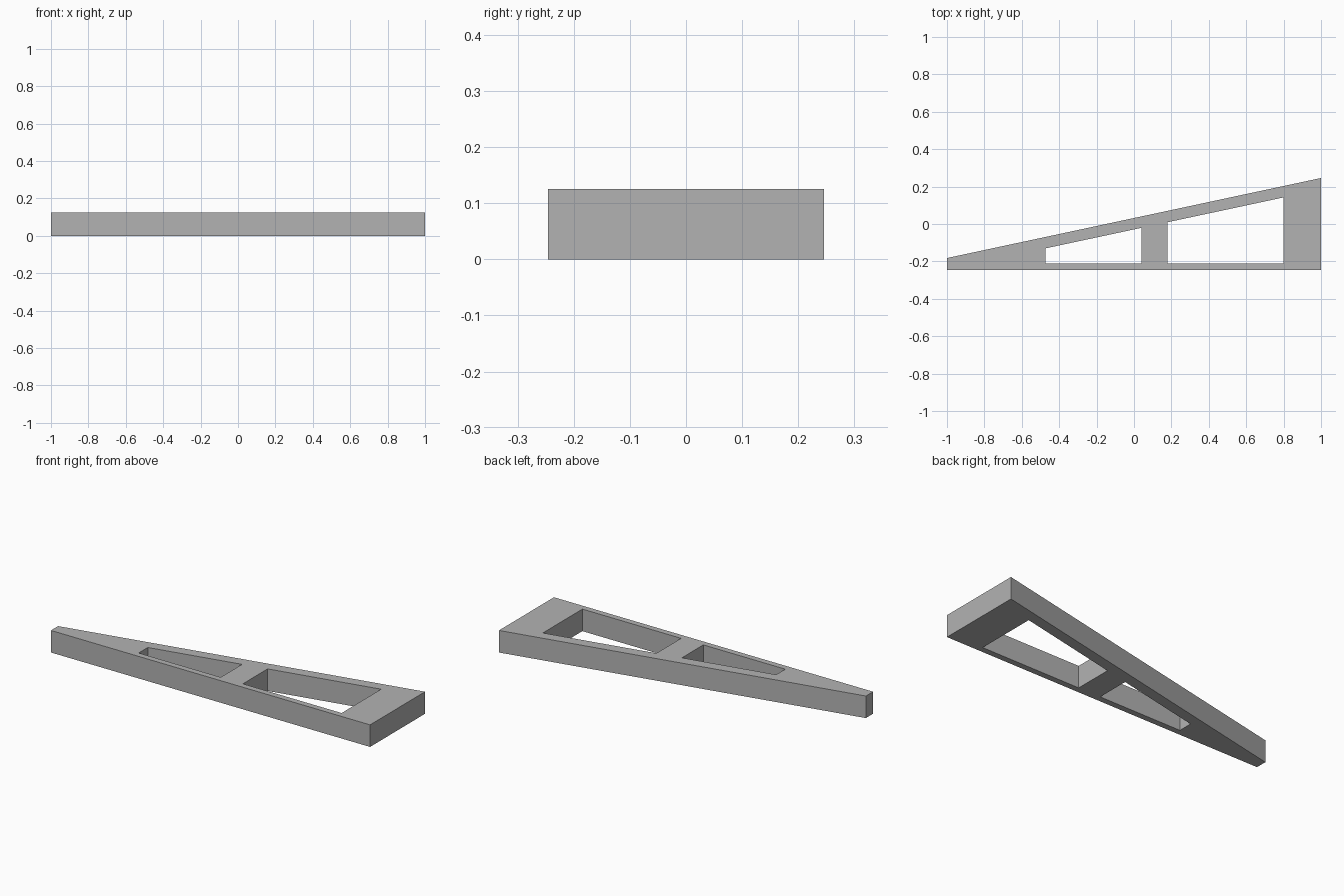
import bpy, bmesh

cube = bpy.data.objects.get("Cube")
if cube:
    bpy.data.objects.remove(cube, do_unlink=True)

HEIGHT = 0.125
BACK = 0.246          # half depth of the wedge
TIP = -0.182          # y of the sloped edge at the narrow end
SLOPE = (BACK - TIP) / 2
RAIL = 0.061          # sloped rail width, measured along y


def slope_y(x):
    return TIP + SLOPE * (x + 1)


def prism(name, outline, z0, z1):
    """Extrude a flat outline between two heights."""
    bm = bmesh.new()
    face = bm.faces.new([bm.verts.new((x, y, z0)) for x, y in outline])
    top = bmesh.ops.extrude_face_region(bm, geom=[face])["geom"]
    verts = [v for v in top if isinstance(v, bmesh.types.BMVert)]
    bmesh.ops.translate(bm, verts=verts, vec=(0, 0, z1 - z0))
    bmesh.ops.recalc_face_normals(bm, faces=bm.faces)
    mesh = bpy.data.meshes.new(name)
    bm.to_mesh(mesh)
    bm.free()
    obj = bpy.data.objects.new(name, mesh)
    bpy.context.collection.objects.link(obj)
    return obj


def tapered(x0, x1, y0, inset):
    """Four-sided outline whose back edge follows the slope."""
    return [(x0, y0), (x1, y0),
            (x1, slope_y(x1) - inset), (x0, slope_y(x0) - inset)]


# Grey material
grey = bpy.data.materials.new("plain_grey")
grey.use_nodes = True
colour = (0.45, 0.45, 0.45, 1)
grey.diffuse_color = colour
grey.node_tree.nodes["Principled BSDF"].inputs["Base Color"].default_value = colour

# Wedge body
body = prism("wedge_frame", tapered(-1, 1, -BACK, 0), 0, HEIGHT)
body.data.materials.append(grey)
bpy.context.view_layer.objects.active = body

# Two through openings
for name, x0, x1 in (("narrow_opening", -0.474, 0.04), ("wide_opening", 0.179, 0.798)):
    cutter = prism(name, tapered(x0, x1, -0.212, RAIL), -0.1, HEIGHT + 0.1)
    cutter.hide_render = True
    cut = body.modifiers.new(name, "BOOLEAN")
    cut.operation = "DIFFERENCE"
    cut.solver = "EXACT"
    cut.object = cutter
    bpy.ops.object.modifier_apply(modifier=cut.name)
    bpy.data.objects.remove(cutter, do_unlink=True)
